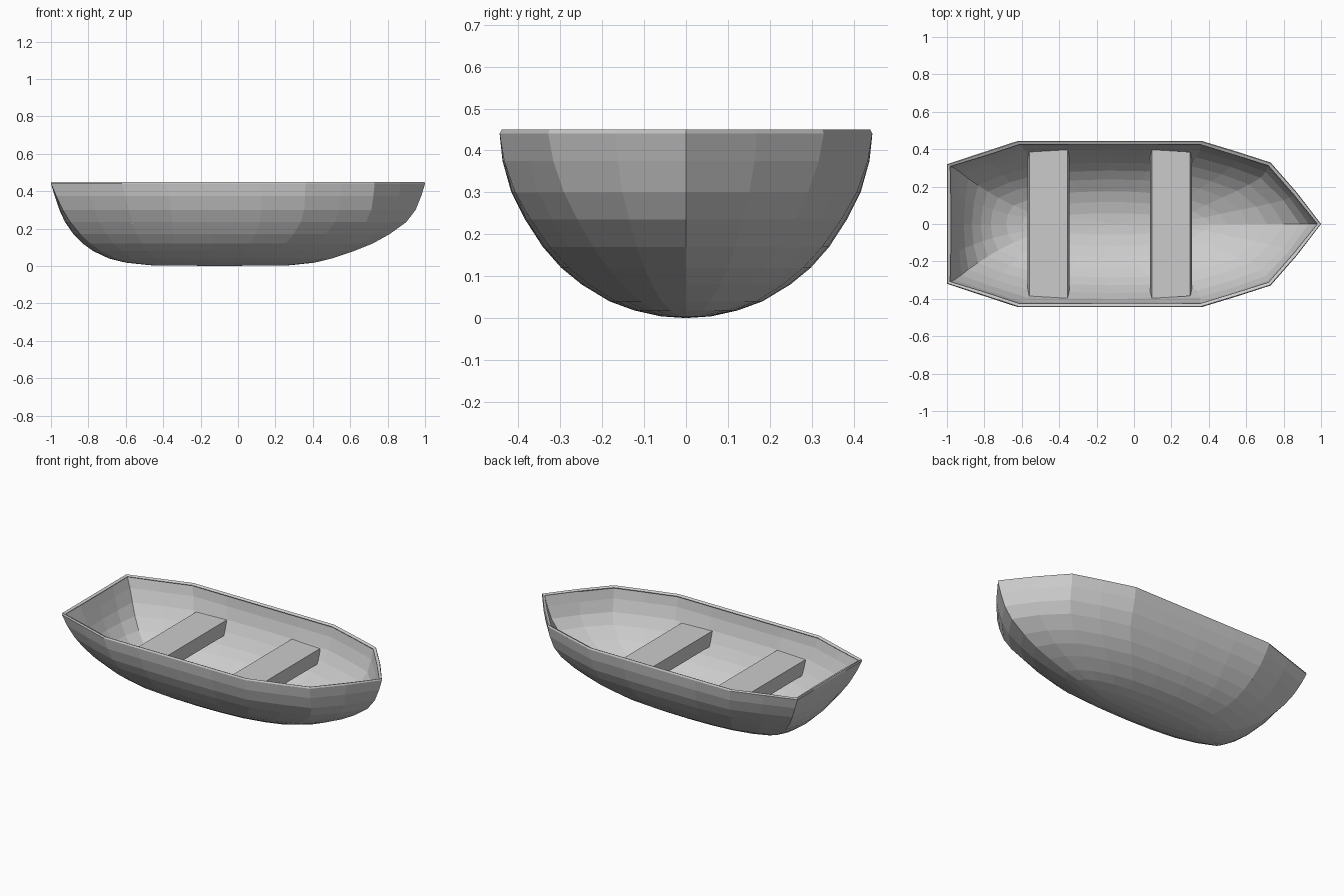
import bpy, bmesh

if "Cube" in bpy.data.objects:
    bpy.data.objects.remove(bpy.data.objects["Cube"])

# half outline of the rim, stern to bow (unit length and half width)
RIM = [(-1, 0), (-1, .36), (-1, .72), (-.81, .86), (-.62, 1), (-.38, 1), (-.13, 1),
       (.12, 1), (.36, 1), (.55, .87), (.73, .74), (.87, .38), (1, 0)]
# rounder outline that the hull blends into near the keel
KEEL = [(-1, 0), (-.98, .3), (-.92, .55), (-.78, .75), (-.58, .89), (-.36, .97), (-.1, 1),
        (.18, .98), (.42, .91), (.64, .77), (.82, .57), (.95, .31), (1, 0)]
# hull levels: height, stern x, bow x, half width
LEVELS = [(.45, -.997, .997, .44), (.44, -1, 1, .445), (.375, -.98, .98, .438),
          (.30, -.955, .95, .417), (.235, -.925, .90, .384), (.17, -.88, .81, .342),
          (.12, -.83, .72, .298), (.08, -.775, .62, .249), (.04, -.69, .50, .183),
          (.018, -.60, .41, .123), (.004, -.47, .28, .06)]


def make_object(name, bm):
    mesh = bpy.data.meshes.new(name)
    bm.to_mesh(mesh)
    bm.free()
    obj = bpy.data.objects.new(name, mesh)
    bpy.context.collection.objects.link(obj)
    return obj


def ring_points(z, stern, bow, width):
    t = (1 - z / .45) ** 1.3
    half = []
    for (ax, ay), (bx, by) in zip(RIM, KEEL):
        x, y = ax + (bx - ax) * t, ay + (by - ay) * t
        half.append((stern + (bow - stern) * (x + 1) / 2, y * width, z))
    return half + [(x, -y, z) for x, y, z in half[-2:0:-1]]


# hull shell lofted through the levels
bm = bmesh.new()
rings = [[bm.verts.new(p) for p in ring_points(*lv)] for lv in LEVELS]
n = len(rings[0])
for a, b in zip(rings, rings[1:]):
    for i in range(n):
        j = (i + 1) % n
        bm.faces.new((a[i], a[j], b[j], b[i]))
bottom = bm.verts.new((-.1, 0, 0))
fans = [bm.faces.new((rings[-1][i], rings[-1][(i + 1) % n], bottom)) for i in range(n)]
bm.normal_update()
if fans[0].normal.z > 0:
    bmesh.ops.reverse_faces(bm, faces=bm.faces[:])
hull = make_object("hull", bm)
shell = hull.modifiers.new("shell", 'SOLIDIFY')
shell.thickness = .018
shell.offset = -1


# bench seats: (x, half width, ) tapered to fit against the hull sides
def seat(name, x_back, y_back, x_front, y_front):
    bm = bmesh.new()
    layers = []
    for z, inset, narrow in ((.225, 0, .025), (.305, .01, 0)):
        lo, hi = sorted(((x_back, y_back), (x_front, y_front)))
        mid = (x_back + x_front) / 2
        pts = [(lo[0], -lo[1]), (hi[0], -hi[1]), (hi[0], hi[1]), (lo[0], lo[1])]
        layers.append([bm.verts.new((x + (inset if x < mid else -inset),
                                     y * (1 - narrow / .39), z)) for x, y in pts])
    low, top = layers
    bm.faces.new(low[::-1])
    bm.faces.new(top)
    for i in range(4):
        j = (i + 1) % 4
        bm.faces.new((low[i], low[j], top[j], top[i]))
    make_object(name, bm)


seat("rear_seat", -.57, .385, -.345, .397)
seat("front_seat", .085, .397, .31, .385)
